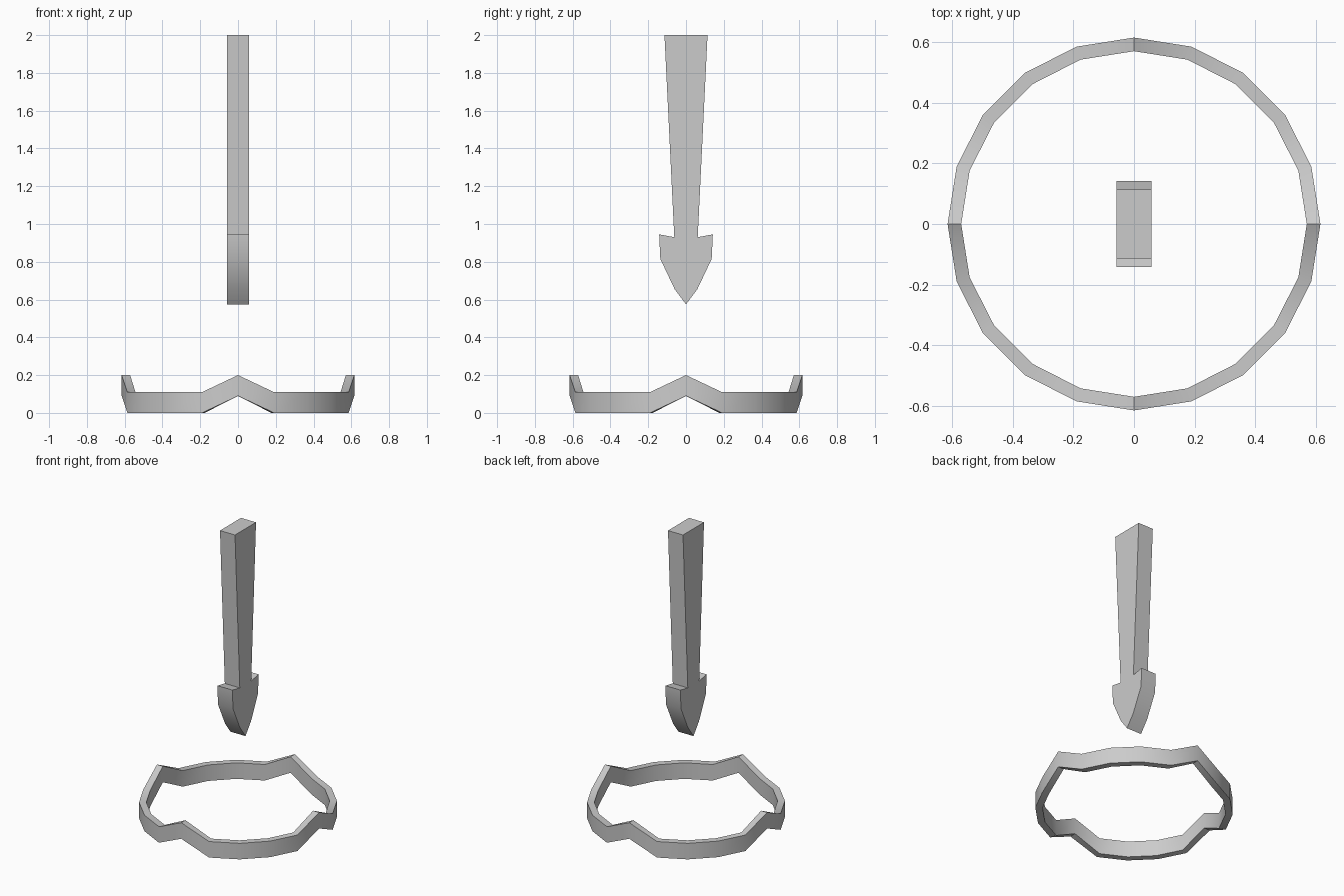
import bpy, math

if "Cube" in bpy.data.objects:
    bpy.data.objects.remove(bpy.data.objects["Cube"])


def make_object(name, verts, faces):
    mesh = bpy.data.meshes.new(name)
    mesh.from_pydata(verts, [], faces)
    mesh.update()
    obj = bpy.data.objects.new(name, mesh)
    bpy.context.collection.objects.link(obj)
    bpy.ops.object.select_all(action='DESELECT')
    obj.select_set(True)
    bpy.context.view_layer.objects.active = obj
    bpy.ops.object.shade_smooth_by_angle(angle=math.radians(30))
    return obj


# Ground ring: 20-sided band that rises to a peak at each of four quarters
SIDES, OUTER, INNER, HEIGHT, PEAK = 20, 0.616, 0.571, 0.11, 0.09
verts, faces = [], []
for i in range(SIDES):
    a = 2 * math.pi * i / SIDES
    lift = PEAK if i % 5 == 0 else 0.0
    for r, z in ((OUTER, 0), (OUTER, HEIGHT), (INNER, HEIGHT), (INNER, 0)):
        verts.append((r * math.cos(a), r * math.sin(a), z + lift))
    for k in range(4):
        n, m = (i + 1) % SIDES, (k + 1) % 4
        faces.append((i * 4 + k, n * 4 + k, n * 4 + m, i * 4 + m))
make_object("ground_ring", verts, faces)

# Floating arrow: half profile (y, z) mirrored, then extruded along x
half = [(0.114, 2.0), (0.062, 0.93), (0.142, 0.945), (0.136, 0.815), (0.06, 0.655)]
profile = [(-y, z) for y, z in half] + [(0, 0.575)] + [(y, z) for y, z in reversed(half)]
n, t = len(profile), 0.057
verts = [(x, y, z) for x in (-t, t) for y, z in profile]
faces = [tuple(reversed(range(n))), tuple(range(n, 2 * n))]
faces += [(i, (i + 1) % n, n + (i + 1) % n, n + i) for i in range(n)]
make_object("down_arrow", verts, faces)
